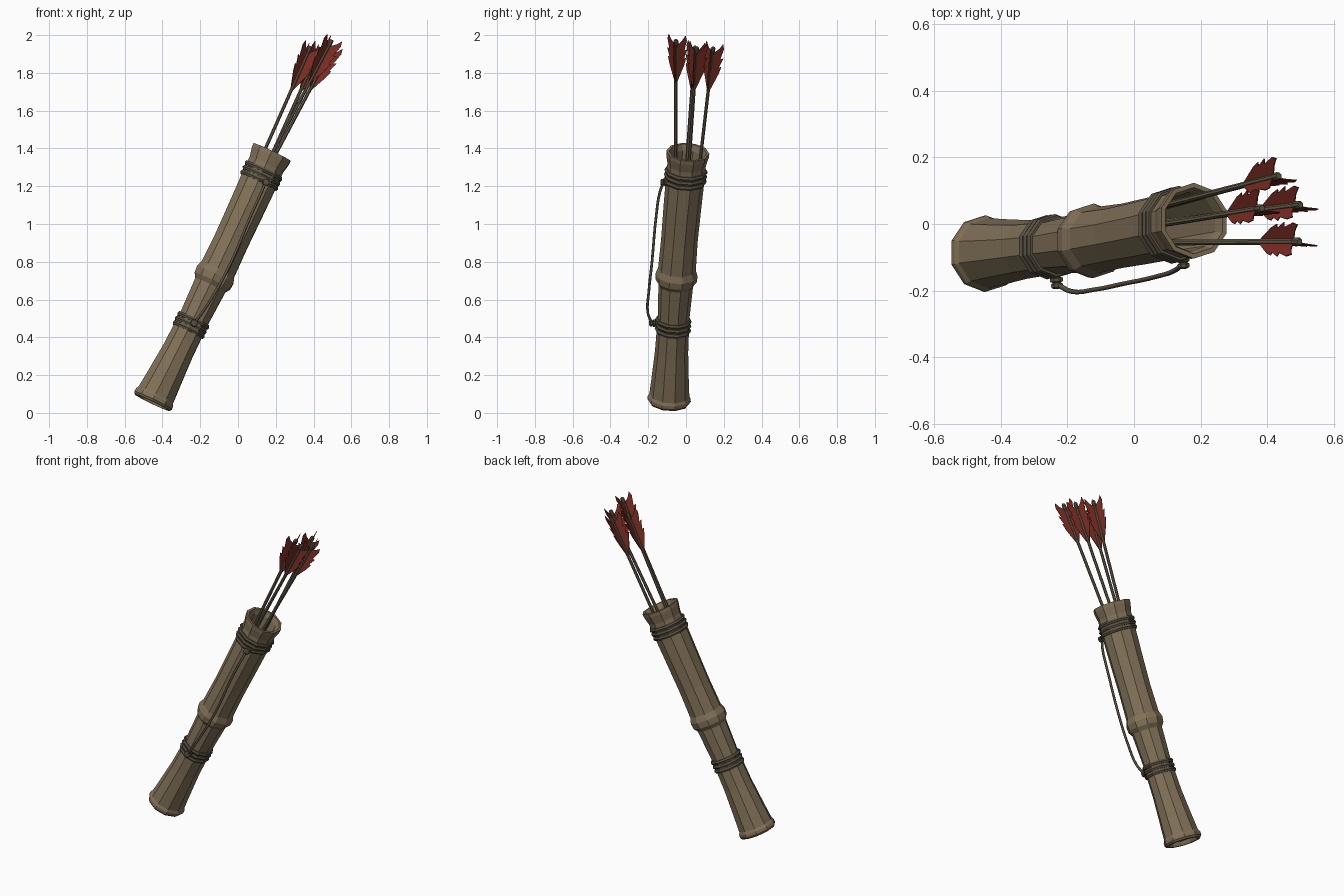
import bpy, bmesh, math
from mathutils import Vector

if "Cube" in bpy.data.objects:
    bpy.data.objects.remove(bpy.data.objects["Cube"])


def material(name, rgb):
    m = bpy.data.materials.new(name)
    m.use_nodes = True
    m.diffuse_color = (*rgb, 1)
    m.node_tree.nodes["Principled BSDF"].inputs["Base Color"].default_value = (*rgb, 1)
    return m


BAMBOO = material("bamboo", (0.22, 0.165, 0.097))
ROPE = material("rope", (0.10, 0.083, 0.054))
WOOD = material("shaft_wood", (0.15, 0.122, 0.078))
RED = material("red_feather", (0.20, 0.026, 0.017))

BASE, MOUTH = Vector((-0.455, -0.09, 0.055)), Vector((0.18, 0.01, 1.38))
LENGTH = (MOUTH - BASE).length


def frame(d):
    """Direction with two perpendiculars, roughly along x and y."""
    d = d.normalized()
    ex = (Vector((1, 0, 0)) - d * d.x).normalized()
    return d, ex, d.cross(ex)


def finish(name, bm, mat, smooth=False):
    bmesh.ops.recalc_face_normals(bm, faces=bm.faces)
    me = bpy.data.meshes.new(name)
    bm.to_mesh(me)
    bm.free()
    me.materials.append(mat)
    ob = bpy.data.objects.new(name, me)
    bpy.context.collection.objects.link(ob)
    if smooth:
        for p in me.polygons:
            p.use_smooth = True
    return ob


def lathe(name, profile, centre, direction, mat, sides=10, loop=False, smooth=False):
    """Spin (distance, radius) pairs around an axis; cap the ends or close the loop."""
    _, ex, ey = frame(direction)
    bm = bmesh.new()
    rings = []
    for s, r in profile:
        angles = [2 * math.pi * (i + 0.5) / sides for i in range(sides)]
        rings.append([bm.verts.new(centre(s) + (ex * math.cos(a) + ey * math.sin(a)) * r)
                      for a in angles])
    pairs = list(zip(rings, rings[1:]))
    if loop:
        pairs.append((rings[-1], rings[0]))
    else:
        bm.faces.new(rings[0])
        bm.faces.new(rings[-1])
    for a, b in pairs:
        for i in range(sides):
            j = (i + 1) % sides
            bm.faces.new((a[i], a[j], b[j], b[i]))
    return finish(name, bm, mat, smooth)


def rod(name, a, b, profile, mat, sides=8):
    """Lathe between two points, with distances as fractions."""
    return lathe(name, profile, lambda s: a.lerp(b, s), b - a, mat, sides, smooth=False)


def tube_centre(s):
    t = s / LENGTH
    bow = math.sin(math.pi * t)
    return BASE.lerp(MOUTH, t) + Vector((0.011, -0.011, 0)) * bow


# Hollow bamboo tube: recessed underside, outer wall, mouth, inner wall
AXIS = MOUTH - BASE
lathe("quiver_tube", [
    (0.025, 0.082), (0.0, 0.09), (0.0, 0.106), (0.012, 0.115), (0.03, 0.114),
    (0.045, 0.106), (0.15, 0.098), (0.30, 0.088), (0.50, 0.084), (0.69, 0.092),
    (0.715, 0.109), (0.75, 0.112), (0.785, 0.1), (0.95, 0.097), (1.15, 0.1),
    (1.34, 0.103), (1.40, 0.102), (1.45, 0.113), (LENGTH, 0.114),
    (LENGTH, 0.1), (1.44, 0.089), (1.2, 0.08), (0.75, 0.08), (0.06, 0.07)],
    tube_centre, AXIS, BAMBOO)

# Rope wrappings
for label, s0, radius in (("lower", 0.456, 0.086), ("upper", 1.335, 0.104)):
    for k in (-1, 0, 1):
        coil = [(s0 + k * 0.027 + 0.013 * math.sin(a), radius + 0.011 * math.cos(a))
                for a in (math.tau * i / 6 for i in range(6))]
        lathe(f"{label}_rope_wrap_{k + 2}", coil, tube_centre, AXIS, ROPE, loop=True)

# Toggles holding the strap
TOGGLE = [(0, 0.012), (0.3, 0.013), (0.35, 0.021), (0.55, 0.021), (0.62, 0.013),
          (0.7, 0.019), (0.9, 0.019), (1, 0.01)]
for label, p in (("upper", Vector((0.145, -0.085, 1.22))), ("lower", Vector((-0.235, -0.145, 0.475)))):
    rod(f"{label}_toggle", p, p + Vector((0.005, -0.05, 0)), TOGGLE, ROPE)

# Hanging strap
curve = bpy.data.curves.new("strap", "CURVE")
curve.dimensions = "3D"
curve.bevel_depth = 0.0075
curve.bevel_resolution = 1
curve.resolution_u = 4
curve.use_fill_caps = True
points = [(0.145, -0.12, 1.22), (0.125, -0.138, 1.17), (0.07, -0.157, 1.05),
          (-0.035, -0.18, 0.8), (-0.12, -0.197, 0.64), (-0.19, -0.202, 0.53),
          (-0.232, -0.18, 0.475)]
spline = curve.splines.new("BEZIER")
spline.bezier_points.add(len(points) - 1)
for bp, co in zip(spline.bezier_points, points):
    bp.co = co
    bp.handle_left_type = bp.handle_right_type = "AUTO"
strap = bpy.data.objects.new("strap", curve)
curve.materials.append(ROPE)
bpy.context.collection.objects.link(strap)

# Feather outline: (distance from the nock, height off the shaft)
FEATHER = [(-0.25, 0.004), (-0.2, 0.024), (-0.145, 0.046), (-0.105, 0.056),
           (-0.108, 0.044), (-0.055, 0.062), (-0.062, 0.046), (0.0, 0.06),
           (0.028, 0.053), (0.0, 0.034), (-0.025, 0.004)]


def feather(name, nock, d, out):
    bm = bmesh.new()
    root = [bm.verts.new(nock + d * u + out * 0.004) for u, _ in FEATHER[1:-1]]
    edge = [bm.verts.new(nock + d * u + out * w) for u, w in FEATHER]
    # Strips from shaft to edge, swept back so the barbs slant
    inner = [edge[0]] + root + [edge[-1]]
    us = [-0.25 + 0.225 * i / (len(FEATHER) - 1) for i in range(len(FEATHER))]
    for v, u in zip(inner, us):
        v.co = nock + d * u + out * 0.004
    for i in range(len(edge) - 1):
        ring = list(dict.fromkeys((inner[i], inner[i + 1], edge[i + 1], edge[i])))
        bm.faces.new(ring)
    ob = finish(name, bm, RED)
    mod = ob.modifiers.new("thickness", "SOLIDIFY")
    mod.thickness = 0.003
    mod.offset = 0


# Arrows: point at the mouth, nock end
ARROWS = [((0.15, 0.01, 1.41), (0.38, 0.047, 1.93)),
          ((0.185, 0.08, 1.38), (0.43, 0.143, 1.925)),
          ((0.205, 0.02, 1.38), (0.495, 0.057, 1.925)),
          ((0.185, -0.055, 1.38), (0.492, -0.053, 1.965))]
for n, (low, nock) in enumerate(ARROWS, 1):
    low, nock = Vector(low), Vector(nock)
    d, ex, ey = frame(nock - low)
    rod(f"arrow_{n}_shaft", low - d * 0.5, nock, [(0, 0.0095), (1, 0.0095)], WOOD)
    rod(f"arrow_{n}_nock", nock - d * 0.03, nock + d * 0.012,
        [(0, 0.01), (0.3, 0.013), (0.8, 0.013), (1, 0.009)], ROPE)
    for k in range(3):
        a = math.radians(-13 + 120 * k)
        feather(f"arrow_{n}_feather_{k + 1}", nock, d, ex * math.cos(a) + ey * math.sin(a))
